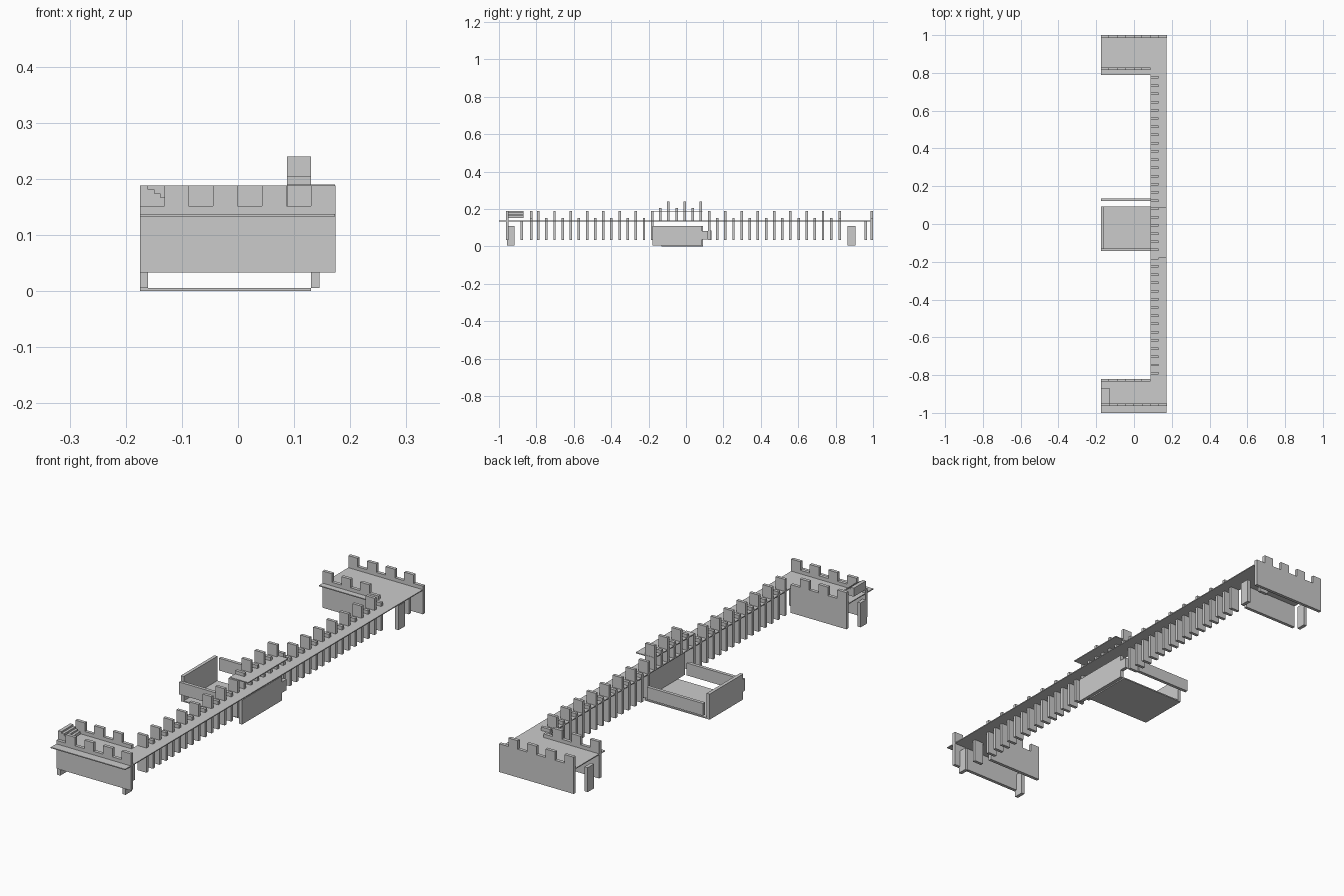
import bpy, bmesh

if "Cube" in bpy.data.objects:
    bpy.data.objects.remove(bpy.data.objects["Cube"])


def boxes(name, items):
    """One mesh object from (x0, x1, y0, y1, z0, z1) boxes."""
    bm = bmesh.new()
    for x0, x1, y0, y1, z0, z1 in items:
        r = bmesh.ops.create_cube(bm, size=1)
        for v in r["verts"]:
            v.co.x = x1 if v.co.x > 0 else x0
            v.co.y = y1 if v.co.y > 0 else y0
            v.co.z = z1 if v.co.z > 0 else z0
    me = bpy.data.meshes.new(name)
    bm.to_mesh(me)
    bm.free()
    ob = bpy.data.objects.new(name, me)
    bpy.context.collection.objects.link(ob)
    return ob


def prism(name, pts, axis, a, b):
    """Extrude a profile: axis 'z' takes (x, y) points, axis 'y' takes (x, z)."""
    bm = bmesh.new()
    vs = [bm.verts.new((p, q, a) if axis == "z" else (p, a, q)) for p, q in pts]
    f = bm.faces.new(vs)
    r = bmesh.ops.extrude_face_region(bm, geom=[f])
    move = (0, 0, b - a) if axis == "z" else (0, b - a, 0)
    bmesh.ops.translate(bm, vec=move,
                        verts=[g for g in r["geom"] if isinstance(g, bmesh.types.BMVert)])
    bmesh.ops.recalc_face_normals(bm, faces=bm.faces)
    me = bpy.data.meshes.new(name)
    bm.to_mesh(me)
    bm.free()
    ob = bpy.data.objects.new(name, me)
    bpy.context.collection.objects.link(ob)
    return ob


BASE, LOW, TOP, STEP = 0.033, 0.152, 0.188, 0.0436


def battlement(name, start, count, y, first):
    """Wall along x whose silhouette alternates merlon / gap."""
    pts = [(start, BASE)]
    for i in range(count):
        z = TOP if i % 2 == first else LOW
        pts += [(start + i * STEP, z), (start + (i + 1) * STEP, z)]
    pts.append((start + count * STEP, BASE))
    return prism(name, pts, "y", y - 0.007, y + 0.007)


# U-shaped walkway deck
prism("walkway_deck", [(-.175, -1), (.173, -1), (.173, 1), (-.175, 1), (-.175, .79),
                       (.087, .79), (.087, -.83), (-.175, -.83)], "z", .133, .137)

# Crenellated end walls and inner return walls
battlement("south_outer_wall", -.175, 8, -.956, 1)
battlement("north_outer_wall", -.175, 8, .993, 0)
battlement("south_inner_wall", -.175, 6, -.828, 0)
battlement("north_inner_wall", -.175, 6, .822, 0)

# Long row of wall fins, alternately tall and short
fins, gate_fins = [], []
for k in range(37):
    y = -.79 + k * .0435
    ys = (y - .0065, y + .0065)
    if 15 <= k <= 20:
        gate_fins.append((.087, .13, *ys, .137, .24 if k % 2 == 0 else .204))
    else:
        tall = k % 2 == (0 if k < 15 else 1)
        fins.append((.087, .13, *ys, BASE, TOP if tall else LOW))
fins += [(.087, .13, .955, .968, BASE, .133), (.087, .13, -.885, -.872, BASE, .133)]
boxes("wall_fins", fins)
boxes("gate_fins", gate_fins)

# Raised platform over the gate
boxes("gate_platform", [(.087, .173, -.18, .088, .186, .190)])

# Gate front panel and the small block beside it
boxes("gate_panel", [(.13, .145, -.18, .086, .005, .108),
                     (.13, .145, .086, .118, .037, .083)])

# Rear courtyard: floor, back wall, side walls
boxes("courtyard_floor", [(-.175, .13, -.132, .092, 0, .005)])
boxes("courtyard_back_wall", [(-.175, -.161, -.132, .092, .005, .108)])
boxes("courtyard_side_walls", [(-.175, .087, y - .007, y + .007, BASE, .085)
                               for y in (-.136, .129)])

# Narrow support panels under both end platforms
boxes("end_supports", [(x - .0075, x + .0075, y - .021, y + .021, .005, .108)
                       for x in (-.1675, .1375) for y in (-.937, .885)])

# Stairs on the south platform
boxes("south_stairs", [(-.175 + i * .011, -.160 + i * .011, -.95, -.87,
                        .163 - i * .003, .188 - i * .007) for i in range(4)]
      + [(-.175, -.13, -.95, -.87, .152, .163)])
